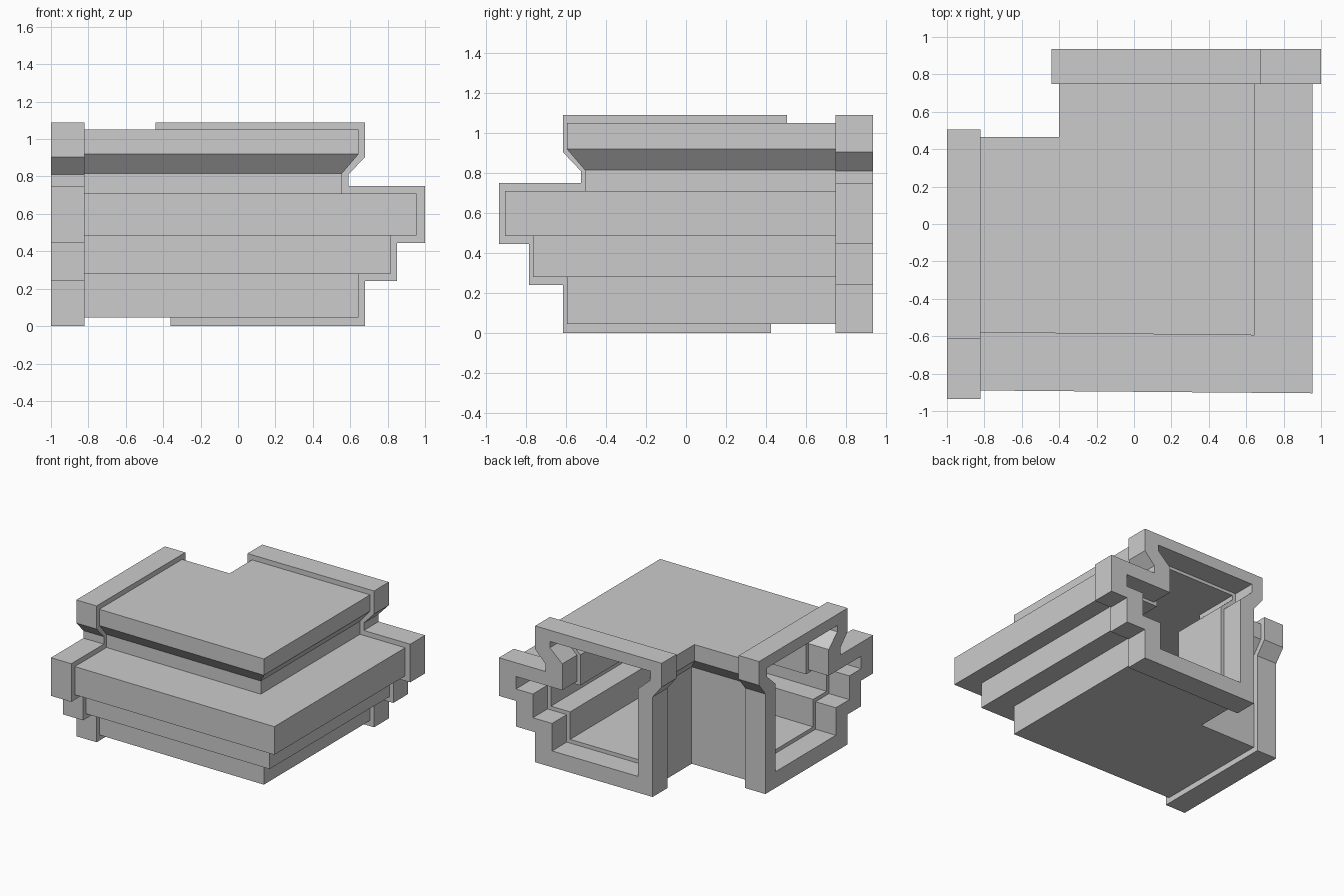
import bpy, bmesh

if "Cube" in bpy.data.objects:
    bpy.data.objects.remove(bpy.data.objects["Cube"])

# Cross-sections as (u, z): u is the distance from the inside of the bend outward
FRAME_OUT = [(-.36, 0), (.68, 0), (.68, .24), (.85, .24), (.85, .445), (1, .445), (1, .75),
             (.59, .75), (.59, .81), (.68, .905), (.68, 1.09), (-.44, 1.09), (-.44, .9), (-.36, .8)]
FRAME_IN = [(-.23, .13), (.53, .13), (.53, .35), (.70, .35), (.70, .54), (.85, .54), (.85, .64),
            (.44, .64), (.44, .85), (.55, .95), (.55, 1.0), (-.34, 1.0), (-.34, .93), (-.23, .83)]
BODY_OUT = [(-.32, .045), (.645, .045), (.645, .28), (.815, .28), (.815, .485), (.955, .485), (.955, .71),
            (.555, .71), (.555, .815), (.645, .92), (.645, 1.05), (-.40, 1.05), (-.40, .92), (-.32, .82)]
BODY_IN = [(-.20, .16), (.50, .16), (.50, .38), (.67, .38), (.67, .565), (.82, .565), (.82, .615),
           (.41, .615), (.41, .86), (.52, .96), (.52, .975), (-.31, .975), (-.31, .94), (-.20, .84)]


def along_y(y):
    return lambda u, z: (u, y, z)


def along_x(x):
    return lambda u, z: (x, .065 - u, z)


def bend(u, z):
    return (u, (.05 if u > 0 else .065) - u, z)


def tube(name, outer, inner, stations):
    """Sweep a hollow cross-section through the stations and close both ends."""
    bm = bmesh.new()
    rings = [[[bm.verts.new(s(*p)) for p in prof] for prof in (outer, inner)] for s in stations]
    n = len(outer)
    for i in range(n):
        j = (i + 1) % n
        for a, b in zip(rings, rings[1:]):
            for k in (0, 1):
                bm.faces.new((a[k][i], a[k][j], b[k][j], b[k][i]))
        for r in (rings[0], rings[-1]):
            bm.faces.new((r[0][i], r[0][j], r[1][j], r[1][i]))
    bmesh.ops.recalc_face_normals(bm, faces=bm.faces)
    mesh = bpy.data.meshes.new(name)
    bm.to_mesh(mesh)
    bm.free()
    obj = bpy.data.objects.new(name, mesh)
    bpy.context.collection.objects.link(obj)
    return obj


# Bent corridor body and the two end collars
tube("corridor_body", BODY_OUT, BODY_IN, [along_y(.75), bend, along_x(-.82)])
tube("back_collar", FRAME_OUT, FRAME_IN, [along_y(.935), along_y(.748)])
tube("left_collar", FRAME_OUT, FRAME_IN, [along_x(-1), along_x(-.82)])
